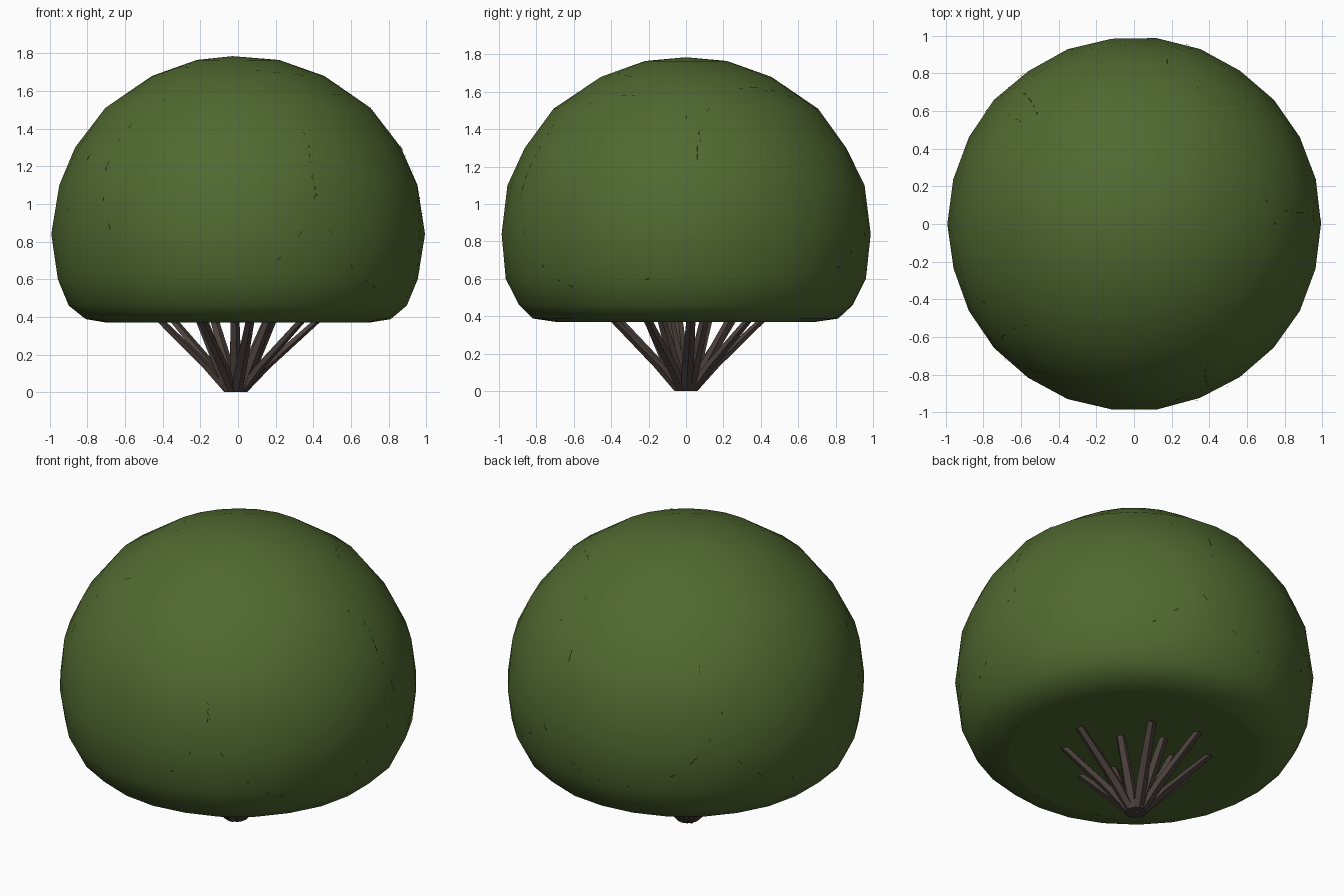
import bpy, bmesh, math, random
from mathutils import Vector

if "Cube" in bpy.data.objects:
    bpy.data.objects.remove(bpy.data.objects["Cube"])
random.seed(4)

def material(name, col):
    m = bpy.data.materials.new(name)
    m.diffuse_color = (*col, 1)
    m.use_nodes = True
    m.node_tree.nodes["Principled BSDF"].inputs["Base Color"].default_value = m.diffuse_color
    return m

GREEN = material("leaf green", (0.082, 0.142, 0.03))
BARK = material("dark bark", (0.07, 0.052, 0.046))

def finish(bm, name, mat, smooth=False):
    me = bpy.data.meshes.new(name)
    bm.to_mesh(me)
    bm.free()
    ob = bpy.data.objects.new(name, me)
    bpy.context.collection.objects.link(ob)
    me.materials.append(mat)
    for p in me.polygons:
        p.use_smooth = smooth
    return ob

# Clipped dome of foliage: (radius, height) profile turned around z
PROFILE = [(0.70, 0.37), (0.82, 0.388), (0.90, 0.46), (0.965, 0.60), (0.995, 0.84),
           (0.962, 1.10), (0.87, 1.30), (0.71, 1.51), (0.46, 1.68), (0.22, 1.765)]
SIDES = 26
bm = bmesh.new()
rings = []
for i, (r, z) in enumerate(PROFILE):
    ring = []
    for k in range(SIDES):
        a = 2 * math.pi * (k + 0.5 * (i % 2)) / SIDES
        rr = r * (1 - random.uniform(0, 0.008))
        ring.append(bm.verts.new((rr * math.cos(a), rr * math.sin(a), z)))
    rings.append(ring)
for i in range(len(rings) - 1):
    lo, hi = rings[i], rings[i + 1]
    for k in range(SIDES):
        n = (k + 1) % SIDES
        if i % 2 == 0:
            bm.faces.new((lo[k], lo[n], hi[k]))
            bm.faces.new((lo[n], hi[n], hi[k]))
        else:
            bm.faces.new((lo[k], hi[n], hi[k]))
            bm.faces.new((lo[k], lo[n], hi[n]))
top = bm.verts.new((-0.03, 0, 1.785))
for k in range(SIDES):
    bm.faces.new((rings[-1][k], rings[-1][(k + 1) % SIDES], top))
finish(bm, "foliage_dome", GREEN, True)

# Flat underside
bm = bmesh.new()
bm.faces.new([bm.verts.new((0.70 * math.cos(-2 * math.pi * k / SIDES),
                            0.70 * math.sin(-2 * math.pi * k / SIDES), 0.371))
              for k in range(SIDES)])
finish(bm, "foliage_underside", GREEN)

# Upturned leaf scraps scattered under the canopy
bm = bmesh.new()
for _ in range(420):
    r, a = 0.70 * math.sqrt(random.uniform(0.03, 0.95)), random.uniform(0, 2 * math.pi)
    c = Vector((r * math.cos(a), r * math.sin(a), 0.367))
    t, s = random.uniform(0, 6.28), random.uniform(0.018, 0.04)
    bm.faces.new([bm.verts.new(c + Vector((s * math.cos(t + d), s * math.sin(t + d), 0)))
                  for d in (0, 1.5, 3.4)])
finish(bm, "underside_leaves", GREEN)

# Thin inward-facing slivers along the seams where leaf clumps meet
def hull_point(d):
    """Point on the dome profile in direction d from the dome centre."""
    c = Vector((0, 0, 0.84))
    pts = PROFILE + [(0, 1.785)]
    best, e = None, math.atan2(d.z, math.hypot(d.x, d.y))
    for (r0, z0), (r1, z1) in zip(pts, pts[1:]):
        e0, e1 = math.atan2(z0 - c.z, r0), math.atan2(z1 - c.z, r1)
        if e0 <= e <= e1:
            f = (e - e0) / (e1 - e0)
            best = (r0 + (r1 - r0) * f, z0 + (z1 - z0) * f)
    if best is None:
        return None
    h = Vector((d.x, d.y, 0)).normalized() * best[0]
    return Vector((h.x, h.y, best[1])) * 1.001

SEAMS = [(-0.2, -1, 0.35, 0.62), (0.9, -0.5, 0.3, 0.6), (0.8, 0.7, 0.4, 0.6),
         (-0.2, 1, 0.4, 0.6), (-1, 0.2, 0.4, 0.62), (0.1, 0.1, 1, 0.5)]
bm = bmesh.new()
for x, y, z, spread in SEAMS:
    axis = Vector((x, y, z)).normalized()
    u = axis.orthogonal().normalized()
    v = axis.cross(u)
    def at(t, s):
        return hull_point(axis * math.cos(s) + (u * math.cos(t) + v * math.sin(t)) * math.sin(s))
    for _ in range(22):
        t, dt = random.uniform(0, 6.28), random.uniform(0.03, 0.09)
        w = random.uniform(0.004, 0.012)
        p = [at(t, spread), at(t + dt * 0.6, spread + w), at(t + dt, spread)]
        if all(p):
            f = bm.faces.new([bm.verts.new(q) for q in p])
            f.normal_update()
            if f.normal.dot(p[0] - Vector((0, 0, 0.84))) > 0:
                f.normal_flip()
finish(bm, "clump_seams", GREEN)

# Woody stems: tapered five-sided kinked tubes fanning out of the base
def stem(bm, path):
    prev = None
    for p, r in path:
        ring = [bm.verts.new(p + Vector((r * math.cos(a), r * math.sin(a), 0)))
                for a in (2 * math.pi * k / 5 for k in range(5))]
        if prev:
            for k in range(5):
                n = (k + 1) % 5
                bm.faces.new((prev[k], prev[n], ring[n], ring[k]))
        else:
            bm.faces.new(ring[::-1])
        prev = ring
    bm.faces.new(prev)

bm = bmesh.new()
for count, reach, turn in ((8, 0.41, 0.2), (6, 0.22, 0.5)):
    for k in range(count):
        a = 2 * math.pi * k / count + turn + random.uniform(-0.15, 0.15)
        d = Vector((math.cos(a), math.sin(a), 0))
        q = reach * random.uniform(0.88, 1.05)
        off = Vector((-0.015, 0, 0))
        stem(bm, [(off + d * 0.035, 0.028),
                  (off + d * (0.035 + q * 0.28) + Vector((0, 0, 0.13)), 0.034),
                  (off + d * q + Vector((0, 0, 0.37)), 0.026),
                  (off + d * q * 1.1 + Vector((0, 0, 0.42)), 0.02)])
finish(bm, "stems", BARK)
